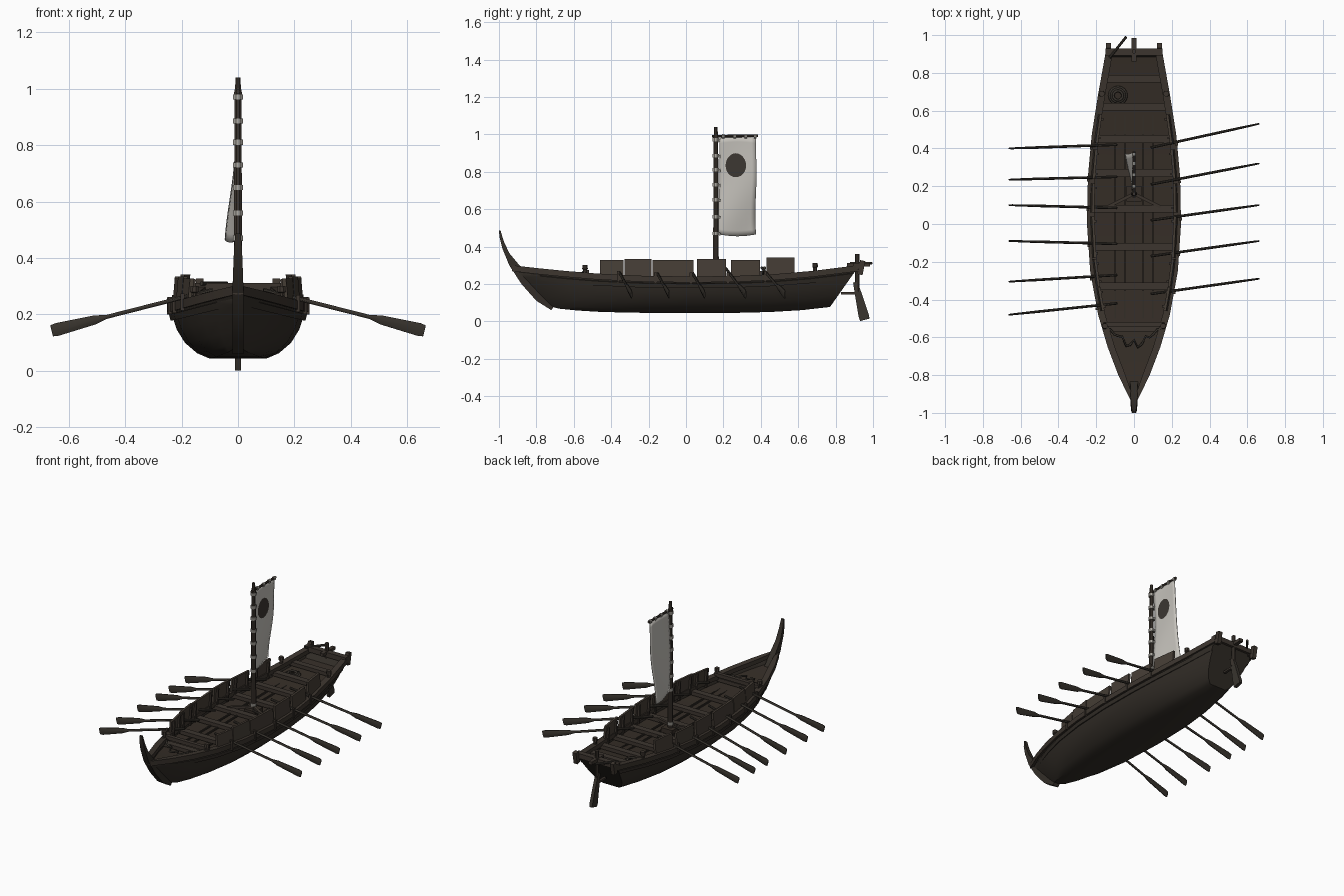
import bpy, bmesh, math
from mathutils import Vector

cube = bpy.data.objects.get("Cube")
if cube:
    bpy.data.objects.remove(cube, do_unlink=True)


def material(name, rgb):
    m = bpy.data.materials.new(name)
    m.use_nodes = True
    m.diffuse_color = (*rgb, 1)
    m.node_tree.nodes["Principled BSDF"].inputs["Base Color"].default_value = (*rgb, 1)
    return m


HULL = material("dark hull wood", (.033, .027, .021))
DECK = material("deck wood", (.036, .027, .020))
TRIM = material("trim wood", (.046, .036, .028))
SHIELD = material("shield wood", (.060, .047, .036))
OAR = material("oar wood", (.040, .034, .027))
CLOTH = material("banner cloth", (.56, .54, .50))
ROPE = material("pale cord", (.42, .40, .36))
CREST = material("patch brown", (.045, .038, .032))


def build(name, verts, faces, mat, smooth=True):
    me = bpy.data.meshes.new(name)
    bm = bmesh.new()
    vs = [bm.verts.new(v) for v in verts]
    for f in faces:
        bm.faces.new([vs[i] for i in f])
    bmesh.ops.recalc_face_normals(bm, faces=bm.faces)
    bm.to_mesh(me)
    bm.free()
    me.materials.append(mat)
    ob = bpy.data.objects.new(name, me)
    bpy.context.collection.objects.link(ob)
    if smooth:
        bpy.ops.object.select_all(action="DESELECT")
        ob.select_set(True)
        bpy.context.view_layer.objects.active = ob
        bpy.ops.object.shade_smooth_by_angle(angle=math.radians(35))
    return ob


def loft(name, rings, mat, closed=True, caps=True):
    n = len(rings[0])
    verts = [v for r in rings for v in r]
    faces = [(i * n + j, i * n + (j + 1) % n, (i + 1) * n + (j + 1) % n, (i + 1) * n + j)
             for i in range(len(rings) - 1) for j in range(n if closed else n - 1)]
    if caps:
        faces += [tuple(range(n)), tuple(range(len(verts) - n, len(verts)))]
    return build(name, verts, faces, mat)


def beam(name, a, b, stations, mat, n=8):
    """Straight bar from a to b; stations are (fraction, half side, half height)."""
    a, b = Vector(a), Vector(b)
    d = (b - a).normalized()
    side = Vector((1, 0, 0)) if abs(d.z) > .999 else d.cross(Vector((0, 0, 1))).normalized()
    up = side.cross(d)
    k = 1 / math.cos(math.pi / n)
    ang = [2 * math.pi * (i + .5) / n for i in range(n)]
    rings = [[a.lerp(b, t) + side * w * k * math.cos(q) + up * h * k * math.sin(q) for q in ang]
             for t, w, h in stations]
    return loft(name, rings, mat)


def bar(name, a, b, w, h, mat, n=4):
    return beam(name, a, b, [(0, w, h), (1, w, h)], mat, n)


def cord(name, pts, r, mat, cyclic=False):
    cu = bpy.data.curves.new(name, "CURVE")
    cu.dimensions, cu.bevel_depth, cu.bevel_resolution = "3D", r, 1
    sp = cu.splines.new("POLY")
    sp.points.add(len(pts) - 1)
    for p, q in zip(sp.points, pts):
        p.co = (*q, 1)
    sp.use_cyclic_u = cyclic
    cu.materials.append(mat)
    bpy.context.collection.objects.link(bpy.data.objects.new(name, cu))


# Hull stations: keel y, rail y, half width, keel z, rail z
STATIONS = [(-.74, -.93, .012, .085, .29), (-.68, -.8, .075, .068, .275),
            (-.58, -.65, .132, .058, .26), (-.45, -.48, .182, .05, .246),
            (-.25, -.25, .224, .046, .234), (0, 0, .241, .044, .23),
            (.25, .25, .236, .045, .232), (.45, .47, .216, .05, .242),
            (.62, .68, .183, .06, .26), (.77, .92, .14, .077, .29)]
SECTION = [(0, 0), (.42, 0), (.6, .1), (.78, .3), (.9, .55), (.96, .78), (1, 1)]


def rail_at(y):
    """Half width and height of the rail at y."""
    for p, q in zip(STATIONS, STATIONS[1:]):
        if y <= q[1]:
            break
    t = (y - p[1]) / (q[1] - p[1])
    return p[2] + (q[2] - p[2]) * t, p[4] + (q[4] - p[4]) * t


def hull_point(st, f, t, s):
    yk, yt, w, k, z = st
    return (s * w * f, yk + (yt - yk) * t, k + (z - k) * t)


loft("hull", [[hull_point(st, f, t, -1) for f, t in reversed(SECTION)] +
              [hull_point(st, f, t, 1) for f, t in SECTION[1:]] for st in STATIONS],
     HULL, closed=False)
loft("deck", [[hull_point(st, .96, .76, s) for s in (-1, 0, 1)] for st in STATIONS],
     DECK, closed=False, caps=False)

# Rails and the outer strake below them
for s, side in ((1, "left"), (-1, "right")):
    loft(side + "_rail", [[(s * max(w - .03, .001), y, z - .018), (s * (w + .008), y, z - .022),
                           (s * (w + .008), y, z + .01), (s * max(w - .03, .001), y, z + .01)]
                          for _, y, w, _, z in STATIONS], TRIM)
    loft(side + "_strake", [[hull_point(st, f, t, s) for f, t in
                             ((.94, .74), (.99, .72), (1.015, .84), (.96, .86))]
                            for st in STATIONS], HULL)

# Curved stem post
STEM = [(-.72, .06, -.69, .1), (-.8, .11, -.77, .16), (-.88, .2, -.84, .24),
        (-.945, .3, -.895, .305), (-.982, .39, -.945, .365), (-.997, .45, -.975, .43),
        (-1, .487, -.992, .487)]
loft("stem_post", [[(-h, yo, zo), (h, yo, zo), (h, yi, zi), (-h, yi, zi)]
                   for (yo, zo, yi, zi), h in zip(STEM, (.02, .02, .02, .019, .016, .013, .009))], HULL)

# Cross benches and lengthwise deck seams
for i, y in enumerate((-.55, -.33, -.12, .08, .27, .45, .62, .77)):
    w, z = rail_at(y)
    bar(f"bench_{i}", (-w + .012, y, z - .022), (w - .012, y, z - .022), .02, .012, TRIM)
for x in (-.1, -.05, .05, .1):
    bar("deck_batten", (x, -.52, .196), (x, .6, .2), .004, .005, HULL)
w, z = rail_at(-.55)
bar("bow_beam", (-w, -.53, z + .012), (w, -.53, z + .012), .012, .012, TRIM)

# Shields along both rails, with posts behind
SPANS = [(-.46, -.335), (-.33, -.185), (-.18, .04), (.06, .215), (.24, .395), (.43, .58)]
for s in (1, -1):
    for i, (y0, y1) in enumerate(SPANS):
        rings = []
        for y in (y0, y1):
            w, z = rail_at(y)
            x, top = w - .008, .328 + .006 * (i % 2) + .008 * (i == 5)
            rings.append([(s * x, y, z), (s * (x - .014), y, z),
                          (s * (x - .022), y, top), (s * (x - .008), y, top)])
        loft("shield", rings, SHIELD)
        for y in (y0 + .025, y1 - .025):
            w, z = rail_at(y)
            bar("shield_post", (s * (w - .028), y, z - .03), (s * (w - .034), y, .325),
                .006, .007, TRIM)

# Oars: inner y, tip y for each side, with thole pegs at the rail
OARS = {1: [(.405, .53), (.21, .32), (.02, .1), (-.17, -.09), (-.37, -.29)],
        -1: [(.42, .4), (.25, .235), (.085, .1), (-.105, -.09), (-.27, -.305), (-.42, -.48)]}
BLADE = [(0, .007, .007), (.66, .007, .007), (.73, .007, .016), (.97, .005, .023), (1, .004, .02)]
for s, rows in OARS.items():
    for y0, y1 in rows:
        beam("oar", (s * .09, y0, .287), (s * .66, y1, .142), BLADE, OAR)
        y = y0 + (y1 - y0) * .26
        w, z = rail_at(y)
        bar("thole_peg", (s * (w + .006), y - .014, z - .03), (s * (w + .006), y - .014, z + .03),
            .007, .007, TRIM)

# Mooring bollards
for s in (1, -1):
    for y in (-.54, .69):
        w, z = rail_at(y)
        beam("bollard", (s * (w - .01), y, z - .02), (s * (w - .01), y, z + .05),
             [(0, .01, .01), (.65, .01, .01), (.7, .015, .015), (1, .014, .014)], TRIM)

# Mooring ropes and a coil
w, z = rail_at(-.54)
cord("bow_rope", [(w * (i / 8 - 1), -.55 - .09 * math.sin(math.pi * i / 16) ** 2 * (1 + .3 * math.cos(i * 2)),
                   z + .012 - .025 * math.sin(math.pi * i / 16)) for i in range(17)], .006, OAR)
for k in range(3):
    cord("rope_coil", [(-.085 + (.045 - .01 * k) * math.cos(q * math.pi / 8),
                        .68 + (.045 - .01 * k) * math.sin(q * math.pi / 8), .222 + .006 * k)
                       for q in range(16)], .007, OAR, True)

# Stern beam, tiller and steering oar
bar("stern_beam", (-.15, .91, .295), (.15, .91, .295), .018, .016, TRIM)
for s in (1, -1):
    bar("stern_post", (s * .135, .93, .25), (s * .135, .945, .325), .013, .014, TRIM)
bar("rudder_post", (0, .915, .16), (0, .915, .36), .011, .012, TRIM, 8)
bar("rudder_head", (0, .86, .303), (0, .985, .303), .012, .01, TRIM)
beam("rudder_blade", (0, .905, .21), (0, .956, .008),
     [(0, .01, .012), (.3, .01, .018), (.9, .011, .028), (1, .01, .026)], OAR, 4)
bar("rudder_strut", (0, .83, .15), (0, .92, .15), .008, .006, TRIM)
bar("tiller", (-.13, .88, .31), (-.04, .992, .31), .007, .007, OAR, 8)

# Mast with foot braces and the banner arm
MY = .16
beam("mast", (0, MY, .17), (0, MY, 1.04),
     [(0, .016, .016), (.9, .012, .012), (.93, .015, .015), (.96, .01, .01), (1, .009, .009)], TRIM)
bar("mast_foot", (0, MY - .04, .21), (0, MY + .04, .21), .04, .015, DECK)
for s in (1, -1):
    bar("mast_brace", (0, MY, .235), (s * .14, .09, .215), .008, .009, TRIM)
bar("banner_arm", (0, .14, .99), (0, .385, .992), .007, .007, TRIM, 8)


def cloth(u, v):
    """Point on the hanging banner; u runs aft, v runs down."""
    sway = -.035 * v * (.4 + .6 * u) - .008 * math.sin(3 * u + 5 * v) * (.3 + v)
    return Vector((sway, .178 + .195 * u + .008 * v * math.sin(6 * v) + .004 * u * v,
                   .98 - .515 * v + .01 * math.sin(math.pi * u) * (1 - 2 * v)))


# Banner, cords holding it, and a plain round patch on its left face
NU, NV = 8, 18
banner = build("banner", [cloth(i / NU, j / NV) for j in range(NV + 1) for i in range(NU + 1)],
               [(j * (NU + 1) + i, j * (NU + 1) + i + 1, (j + 1) * (NU + 1) + i + 1, (j + 1) * (NU + 1) + i)
                for j in range(NV) for i in range(NU)], CLOTH)
thick = banner.modifiers.new("thickness", "SOLIDIFY")
thick.thickness, thick.offset = .004, 0
loft("banner_patch", [[cloth(.44 + r * .28 * math.cos(q * math.pi / 12),
                             .29 + r * .12 * math.sin(q * math.pi / 12)) + Vector((.004, 0, 0))
                       for q in range(24)] for r in (.05, .4, .7, 1)], CREST)
for z in (.97, .885, .81, .73, .65, .56, .47, .25):
    bar("mast_tie", (0, MY, z - .009), (0, MY, z + .009), .017, .017, ROPE, 8)
    if z > .3:
        bar("tie_loop", (0, MY, z), (0, MY + .025, z - .004), .006, .007, ROPE)
for y in (.2, .26, .32, .37):
    bar("arm_tie", (0, y - .007, .99), (0, y + .007, .99), .01, .012, ROPE, 8)
